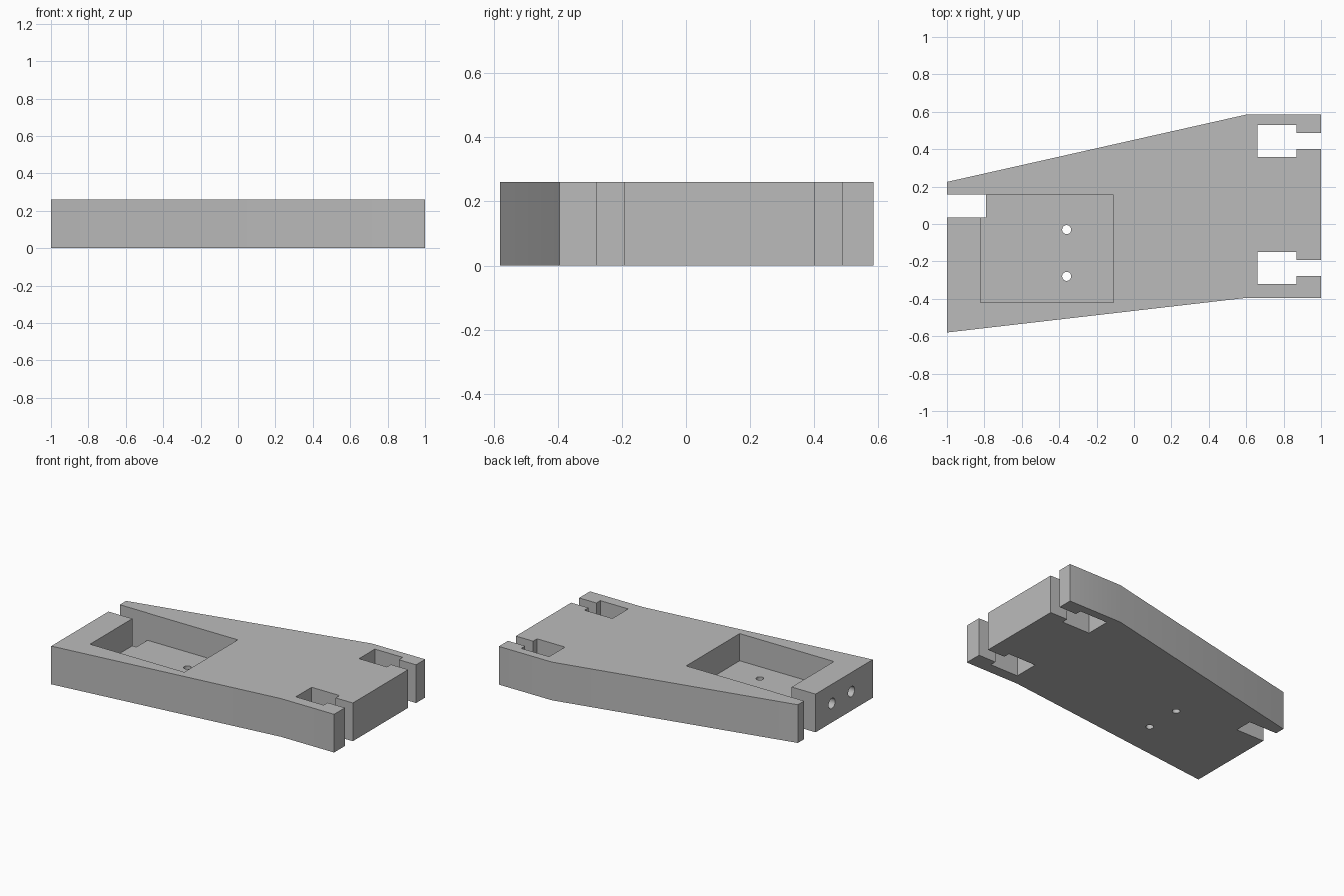
import bpy, bmesh, math

if "Cube" in bpy.data.objects:
    bpy.data.objects.remove(bpy.data.objects["Cube"], do_unlink=True)

HEIGHT = 0.26
FLOOR = 0.075

grey = bpy.data.materials.new("plain grey")
grey.use_nodes = True
colour = (0.5, 0.5, 0.5, 1)
grey.diffuse_color = colour
grey.node_tree.nodes["Principled BSDF"].inputs["Base Color"].default_value = colour


def prism(name, outline, z0, z1):
    """Extrude a flat outline from z0 up to z1."""
    bm = bmesh.new()
    face = bm.faces.new([bm.verts.new((x, y, z0)) for x, y in outline])
    top = bmesh.ops.extrude_face_region(bm, geom=[face])["geom"]
    bmesh.ops.translate(bm, vec=(0, 0, z1 - z0),
                        verts=[v for v in top if isinstance(v, bmesh.types.BMVert)])
    bmesh.ops.recalc_face_normals(bm, faces=bm.faces)
    mesh = bpy.data.meshes.new(name)
    bm.to_mesh(mesh)
    bm.free()
    obj = bpy.data.objects.new(name, mesh)
    bpy.context.collection.objects.link(obj)
    mesh.materials.append(grey)
    return obj


def drill(name, location, radius, depth, rotation=(0, 0, 0)):
    bpy.ops.mesh.primitive_cylinder_add(vertices=32, radius=radius, depth=depth,
                                        location=location, rotation=rotation)
    obj = bpy.context.object
    obj.name = name
    obj.data.materials.append(grey)
    return obj


def cut(body, cutter):
    cutter.hide_render = True
    mod = body.modifiers.new("cut", 'BOOLEAN')
    mod.operation = 'DIFFERENCE'
    mod.solver = 'EXACT'
    mod.object = cutter
    bpy.context.view_layer.objects.active = body
    bpy.ops.object.modifier_apply(modifier=mod.name)
    bpy.data.objects.remove(cutter, do_unlink=True)


def t_slot(y):
    """Outline of a T-shaped slot open at the wide end, centred on y."""
    neck, head = 0.0425, 0.085
    return [(1, y - neck), (0.87, y - neck), (0.87, y - head), (0.66, y - head),
            (0.66, y + head), (0.87, y + head), (0.87, y + neck), (1, y + neck)]


# Tapered block with two T-slots and an end notch
outline = [(-1, -0.58), (0.6, -0.395), (1, -0.395)]
outline += t_slot(-0.236) + t_slot(0.444)
outline += [(1, 0.585), (0.6, 0.585), (-1, 0.225),
            (-1, 0.157), (-0.79, 0.157), (-0.79, 0.035), (-1, 0.035)]
body = prism("tapered_block", outline, 0, HEIGHT)

# Rectangular pocket in the top
pocket = [(-0.82, -0.42), (-0.11, -0.42), (-0.11, 0.155), (-0.82, 0.155)]
cut(body, prism("pocket_cutter", pocket, FLOOR, HEIGHT + 0.1))

# Holes through the pocket floor
for y in (-0.03, -0.28):
    cut(body, drill("floor_hole_cutter", (-0.36, y, 0.03), 0.024, 0.2))

# Blind holes in the narrow end
for y in (-0.14, -0.35):
    cut(body, drill("end_hole_cutter", (-1, y, HEIGHT / 2), 0.035, 0.24,
                    (0, math.pi / 2, 0)))

bpy.ops.object.select_all(action='DESELECT')
body.select_set(True)
bpy.context.view_layer.objects.active = body
bpy.ops.object.shade_smooth_by_angle(angle=math.radians(30))
